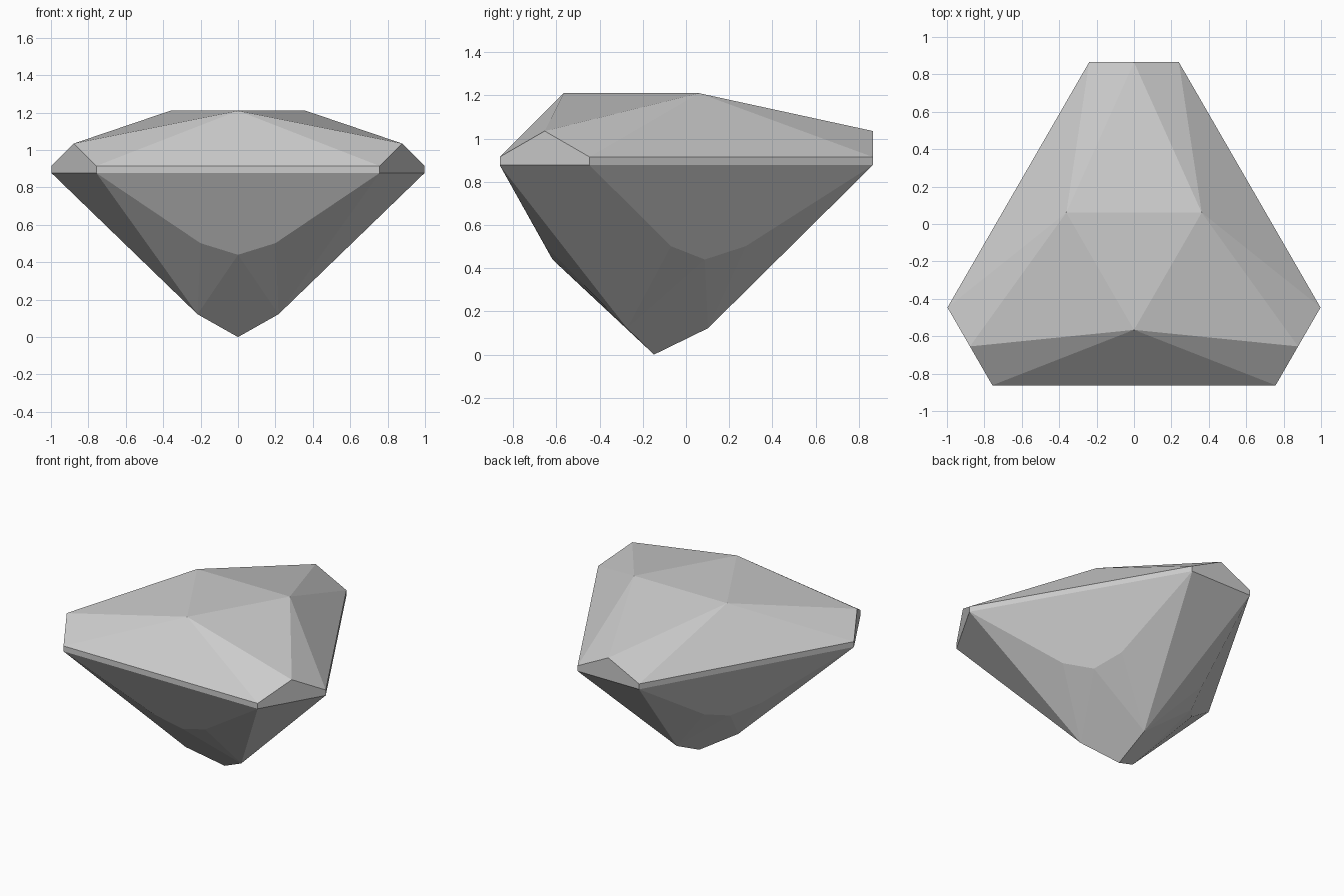
import bpy, bmesh
from math import radians
from mathutils import Matrix, Vector

cube = bpy.data.objects.get("Cube")
if cube:
    bpy.data.objects.remove(cube)

# One third of the stone: corner at +y and the long side clockwise from it
CENTRE = Vector((0, -0.148, 0))
SECTOR = {
    "low_left": (-0.24, 1.013, 0.877), "low_right": (0.24, 1.013, 0.877),
    "top_left": (-0.24, 1.013, 0.915), "top_right": (0.24, 1.013, 0.915),
    "tip": (0, 1.013, 1.035),
    "table": (0.362, 0.209, 1.21),
    "keel": (0, 0.25, 0.122),
    "chin_a": (0.336, 0.425, 0.502), "chin_b": (0.536, 0.078, 0.502),
    "chin": (0.407, 0.235, 0.44),
}

bm = bmesh.new()
culet = bm.verts.new(CENTRE)
sectors = []
for k in range(3):
    turn = Matrix.Rotation(radians(-120 * k), 3, "Z")
    sectors.append({n: bm.verts.new(turn @ Vector(p) + CENTRE) for n, p in SECTOR.items()})

for k in range(3):
    s, after, before = sectors[k], sectors[(k + 1) % 3], sectors[k - 1]

    def facet(*verts):
        bm.faces.new([s[v] if isinstance(v, str) else v for v in verts])

    # Crown
    facet("tip", before["table"], "table")
    facet("tip", "table", "top_right")
    facet("tip", "top_left", before["table"])
    facet("top_right", "table", after["top_left"])
    # Girdle and clipped corner
    facet("top_right", after["top_left"], after["low_left"], "low_right")
    facet("low_left", "low_right", "top_right", "tip", "top_left")
    # Pavilion
    facet("low_right", after["low_left"], "chin_b", "chin", "chin_a")
    facet("low_left", "low_right", "keel")
    facet("low_right", "chin_a", "keel")
    facet("chin_a", "chin", "keel")
    facet(after["low_left"], after["keel"], "chin_b")
    facet("chin_b", after["keel"], "chin")
    facet("chin", after["keel"], culet, "keel")

# Flat table on top
bm.faces.new([s["table"] for s in sectors])
bmesh.ops.recalc_face_normals(bm, faces=bm.faces[:])

mesh = bpy.data.meshes.new("gemstone")
bm.to_mesh(mesh)
bm.free()
gem = bpy.data.objects.new("gemstone", mesh)
bpy.context.collection.objects.link(gem)

# Pale grey stone
grey = bpy.data.materials.new("pale_grey")
grey.use_nodes = True
colour = (0.6, 0.6, 0.6, 1)
grey.diffuse_color = colour
grey.node_tree.nodes["Principled BSDF"].inputs["Base Color"].default_value = colour
mesh.materials.append(grey)
